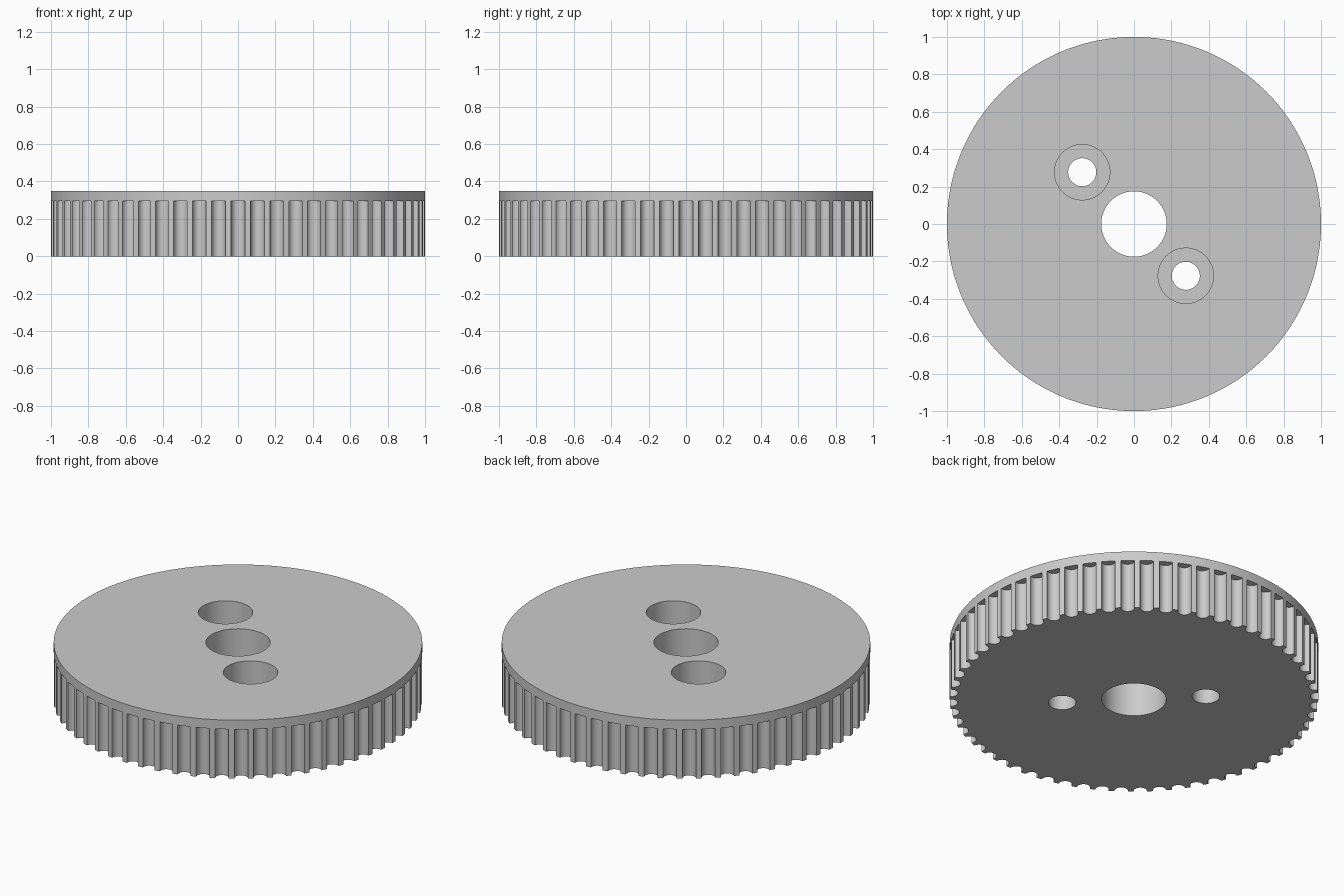
import bpy
import bmesh
import math
from mathutils import Matrix, Vector

cube = bpy.data.objects.get("Cube")
if cube:
    bpy.data.objects.remove(cube, do_unlink=True)

TEETH = 60
HEIGHT = 0.35
FLANGE_BOTTOM = 0.295
GROOVE_RADIUS = 0.037
GROOVE_DEPTH = 0.043
BORE_RADIUS = 0.175
SCREW_OFFSET = 0.277
SCREW_RADIUS = 0.075
COUNTERBORE_RADIUS = 0.148
COUNTERBORE_FLOOR = 0.16

grey = bpy.data.materials.new("light grey")
grey.use_nodes = True
grey.diffuse_color = (0.6, 0.6, 0.6, 1)
grey.node_tree.nodes["Principled BSDF"].inputs["Base Color"].default_value = (0.6, 0.6, 0.6, 1)


def add_object(name, bm):
    bmesh.ops.recalc_face_normals(bm, faces=bm.faces)
    mesh = bpy.data.meshes.new(name)
    bm.to_mesh(mesh)
    bm.free()
    mesh.materials.append(grey)
    obj = bpy.data.objects.new(name, mesh)
    bpy.context.collection.objects.link(obj)
    return obj


def add_cylinder(bm, radius, bottom, top, x=0, y=0, segments=64):
    bmesh.ops.create_cone(
        bm, cap_ends=True, segments=segments, radius1=radius, radius2=radius,
        depth=top - bottom, matrix=Matrix.Translation((x, y, (bottom + top) / 2)))


def add_prism(bm, outline, bottom, top):
    face = bm.faces.new([bm.verts.new((p.x, p.y, bottom)) for p in outline])
    result = bmesh.ops.extrude_face_region(bm, geom=[face])
    verts = [v for v in result["geom"] if isinstance(v, bmesh.types.BMVert)]
    bmesh.ops.translate(bm, verts=verts, vec=(0, 0, top - bottom))


def cut(target, cutter):
    cutter.hide_render = True
    mod = target.modifiers.new("cut", "BOOLEAN")
    mod.operation = "DIFFERENCE"
    mod.solver = "EXACT"
    mod.object = cutter
    bpy.ops.object.select_all(action="DESELECT")
    bpy.context.view_layer.objects.active = target
    target.select_set(True)
    bpy.ops.object.modifier_apply(modifier=mod.name)
    bpy.data.objects.remove(cutter, do_unlink=True)


# Round blank, with the flange as its uncut top band
bm = bmesh.new()
add_cylinder(bm, 1, 0, HEIGHT, segments=TEETH * 4)
pulley = add_object("toothed_pulley", bm)

# Round-bottomed tooth grooves, stopping under the flange
centre = 1 - GROOVE_DEPTH + GROOVE_RADIUS
steps = 12
profile = [Vector((1.05, GROOVE_RADIUS))]
for i in range(steps + 1):
    a = math.pi / 2 + math.pi * i / steps
    profile.append(Vector((centre + GROOVE_RADIUS * math.cos(a), GROOVE_RADIUS * math.sin(a))))
profile.append(Vector((1.05, -GROOVE_RADIUS)))

bm = bmesh.new()
for tooth in range(TEETH):
    turn = Matrix.Rotation(math.tau * tooth / TEETH, 2)
    add_prism(bm, [turn @ p for p in profile], -0.1, FLANGE_BOTTOM)
cut(pulley, add_object("groove_cutter", bm))

# Central shaft bore
bm = bmesh.new()
add_cylinder(bm, BORE_RADIUS, -0.1, HEIGHT + 0.1)
cut(pulley, add_object("bore_cutter", bm))

# Two counterbored screw holes on the diagonal
for side in (-1, 1):
    x, y = side * SCREW_OFFSET, -side * SCREW_OFFSET
    for radius, bottom in ((SCREW_RADIUS, -0.1), (COUNTERBORE_RADIUS, COUNTERBORE_FLOOR)):
        bm = bmesh.new()
        add_cylinder(bm, radius, bottom, HEIGHT + 0.1, x, y)
        cut(pulley, add_object("screw_hole_cutter", bm))

# Smooth curved walls, crisp edges
bpy.ops.object.select_all(action="DESELECT")
pulley.select_set(True)
bpy.context.view_layer.objects.active = pulley
bpy.ops.object.shade_smooth_by_angle(angle=math.radians(30))
